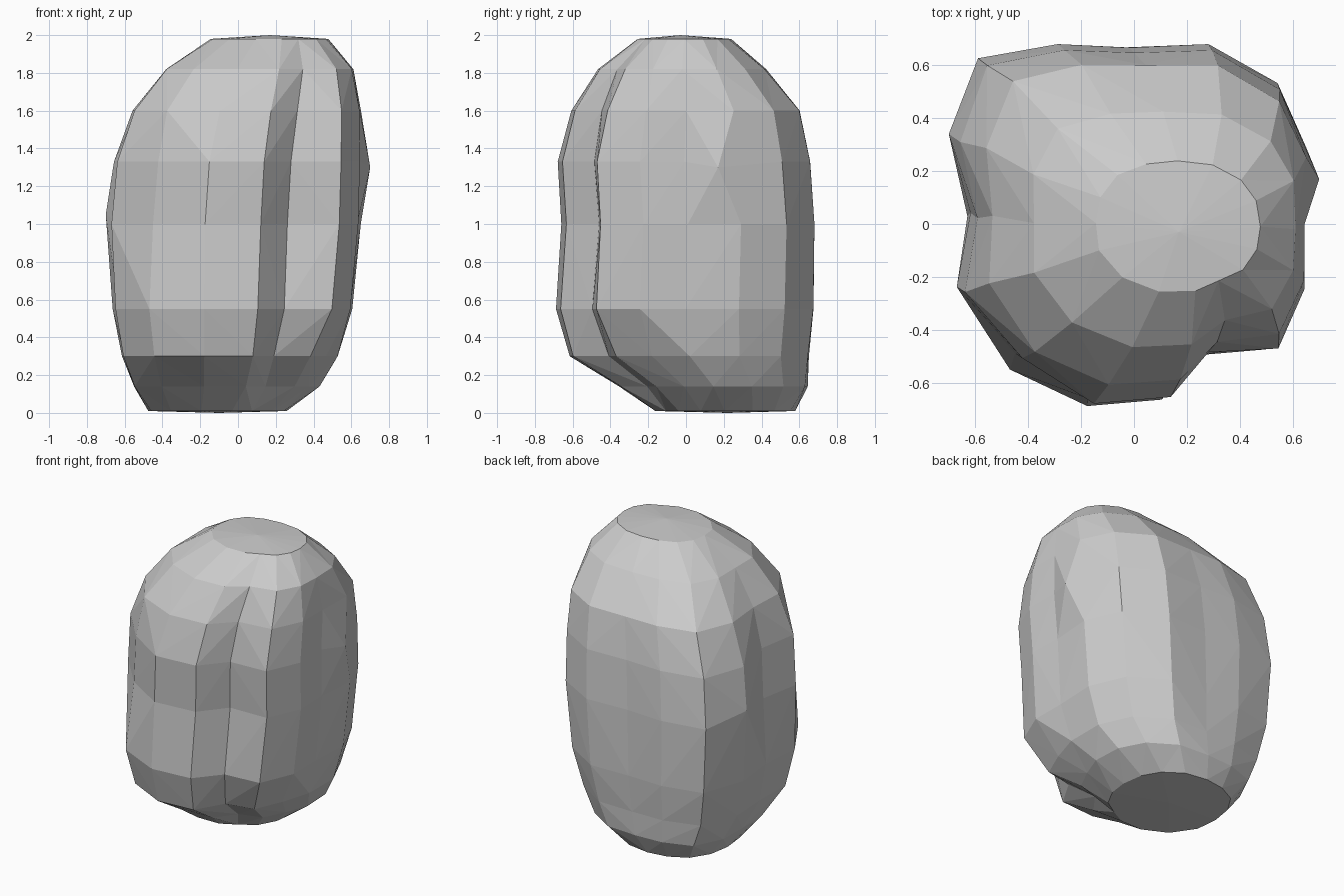
import bpy, bmesh
from math import sin, pi
from mathutils import Vector

if "Cube" in bpy.data.objects:
    bpy.data.objects.remove(bpy.data.objects["Cube"])

# Bounds of the boulder at each height: z, left, right, front, back
BOUNDS = [
    (0.01, -.48, .26, -.17, .58),
    (0.14, -.57, .44, -.36, .65),
    (0.30, -.63, .54, -.62, .66),
    (0.55, -.67, .61, -.69, .68),
    (1.00, -.69, .65, -.66, .68),
    (1.33, -.66, .66, -.68, .66),
    (1.60, -.57, .66, -.61, .61),
    (1.82, -.40, .62, -.47, .43),
    (1.98, -.15, .48, -.26, .24),
]

# Unit plan, counter-clockwise from the right: straight back, broad front lobe,
# upright groove and a second lobe set further back at the front right
PLAN = [Vector(p) for p in (
    (.97, 0), (1, .42), (.84, .78), (.45, 1), (0, .98), (-.40, 1), (-.85, .92), (-1, .48),
    (-.93, .05), (-.97, -.37), (-.69, -.80), (-.23, -1), (.21, -.96), (.42, -.70),
    (.83, -.69), (.98, -.35))]
SIDES = len(PLAN)


def plan_point(i, z):
    """Plan corner at a height: rounder at both ends, with a few local dents."""
    body = max(0.0, sin(pi * z / 2)) ** 0.4
    p = PLAN[i].normalized().lerp(PLAN[i], body)
    if i in (13, 14, 15) and 0.1 < z < 0.4:
        p *= 0.90                               # undercut below the right lobe
    if i == 10 and 0.9 < z < 1.4:
        p *= 0.93                               # waist at the front left
    if i == 8 and 0.9 < z < 1.4:
        p *= 0.96                               # hollow in the left side
    return p


bm = bmesh.new()
rings = []
for z, left, right, front, back in BOUNDS:
    cx, cy, hx, hy = (left + right) / 2, (front + back) / 2, (right - left) / 2, (back - front) / 2
    points = [plan_point(i, z) for i in range(SIDES)]
    rings.append([bm.verts.new((cx + hx * p.x, cy + hy * p.y, z)) for p in points])

# Chips sticking out of the right and left sides
rings[5][1].co = (.70, .17, 1.30)
rings[4][7].co = (-.70, .34, 1.05)

# Sides: split every quad along the diagonal that bulges outward
for low, high in zip(rings, rings[1:]):
    for i in range(SIDES):
        a, b, c, d = low[i], low[i - SIDES + 1], high[i - SIDES + 1], high[i]
        if (a.co + c.co).xy.length > (b.co + d.co).xy.length:
            bm.faces.new((a, b, c))
            bm.faces.new((a, c, d))
        else:
            bm.faces.new((a, b, d))
            bm.faces.new((b, c, d))

# Foot and crown
for ring, centre in ((rings[0], (-.10, .22, 0)), (rings[-1], (.17, -.03, 2))):
    tip = bm.verts.new(centre)
    for i in range(SIDES):
        bm.faces.new((ring[i - 1], ring[i], tip))

bmesh.ops.recalc_face_normals(bm, faces=bm.faces)
mesh = bpy.data.meshes.new("boulder")
bm.to_mesh(mesh)
bm.free()
boulder = bpy.data.objects.new("boulder", mesh)
bpy.context.collection.objects.link(boulder)
